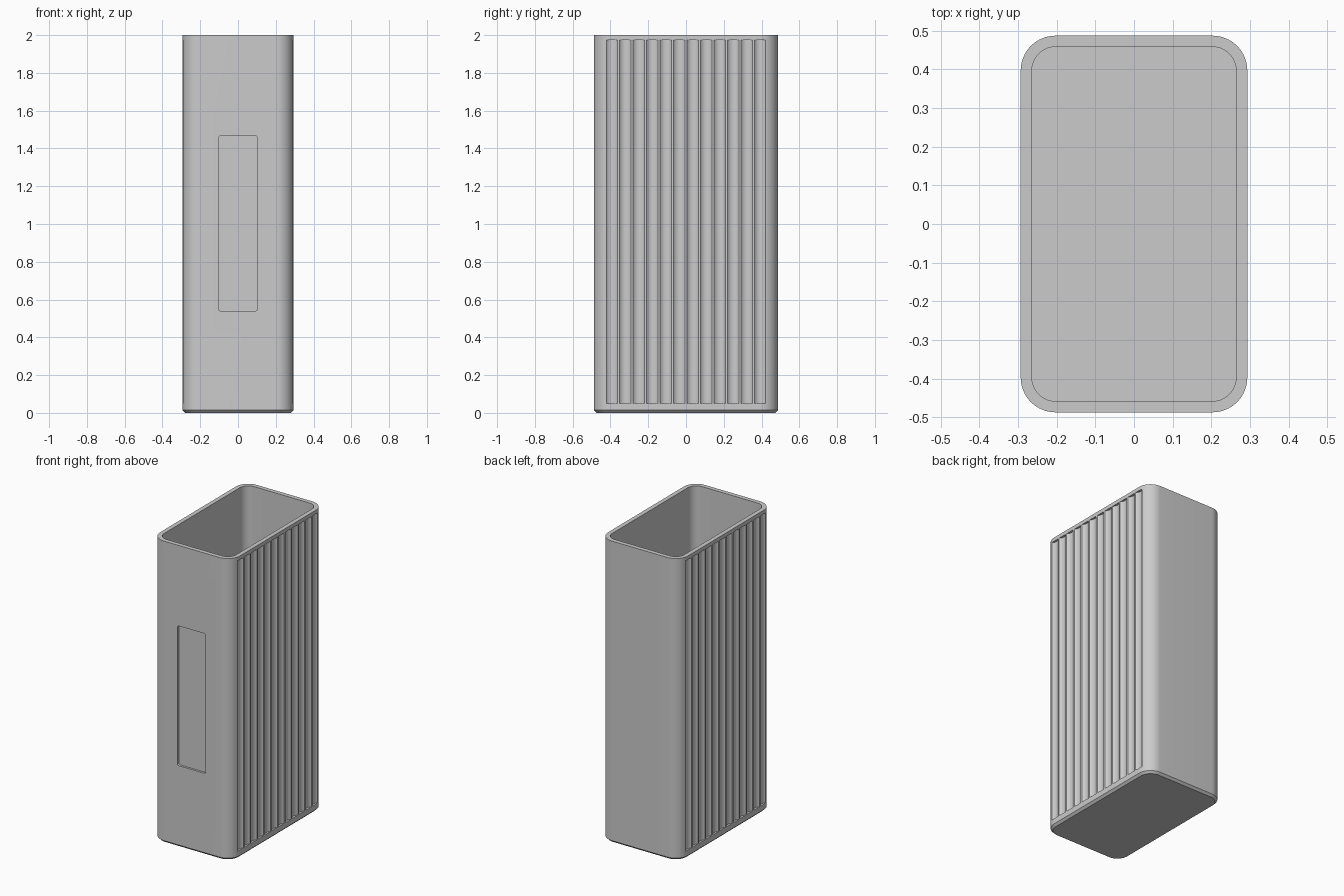
import bpy, bmesh, math
from mathutils import Vector

if "Cube" in bpy.data.objects:
    bpy.data.objects.remove(bpy.data.objects["Cube"])

HX, HY, H = 0.293, 0.487, 2.0       # outer half sizes and height
R, WALL, CHAMFER = 0.09, 0.029, 0.014
GROOVES, PITCH, GROOVE_W, DEPTH = 12, 0.0715, 0.06, 0.014

grey = bpy.data.materials.new("plain_grey")
grey.use_nodes = True
grey.diffuse_color = (0.6, 0.6, 0.6, 1)
grey.node_tree.nodes["Principled BSDF"].inputs["Base Color"].default_value = grey.diffuse_color


def rounded_rect(hx, hy, r, steps):
    """Counter-clockwise outline of a rectangle with round corners."""
    pts = []
    for k, (sx, sy) in enumerate(((1, 1), (-1, 1), (-1, -1), (1, -1))):
        for i in range(steps + 1):
            a = math.pi / 2 * (k + i / steps)
            pts.append((sx * (hx - r) + r * math.cos(a), sy * (hy - r) + r * math.sin(a)))
    return pts


def loft(bm, rings):
    """Skin a closed solid through rings of points."""
    loops = [[bm.verts.new(p) for p in ring] for ring in rings]
    n = len(loops[0])
    for a, b in zip(loops, loops[1:]):
        for i in range(n):
            j = (i + 1) % n
            bm.faces.new((a[i], a[j], b[j], b[i]))
    bm.faces.new(loops[0][::-1])
    bm.faces.new(loops[-1])


def make_object(name, bm):
    bmesh.ops.recalc_face_normals(bm, faces=bm.faces)
    mesh = bpy.data.meshes.new(name)
    bm.to_mesh(mesh)
    bm.free()
    mesh.materials.append(grey)
    obj = bpy.data.objects.new(name, mesh)
    bpy.context.collection.objects.link(obj)
    return obj


# Hollow body: chamfered foot, outer wall, rim, inner wall, floor
bm = bmesh.new()
rings = []
for inset, z in ((CHAMFER, 0), (0, CHAMFER), (0, H), (WALL, H), (WALL, WALL)):
    outline = rounded_rect(HX - inset, HY - inset, R - inset, 16)
    rings.append([(x, y, z) for x, y in outline])
loft(bm, rings)
body = make_object("container_body", bm)

# Cutter: round-bottomed flutes on both long sides
bm = bmesh.new()
half = GROOVE_W / 2
radius = (half ** 2 + DEPTH ** 2) / (2 * DEPTH)
sweep = math.asin(half / radius)
section = [(HX + 0.05, -half)]
for i in range(13):
    a = sweep * (i / 6 - 1)
    section.append((HX - DEPTH + radius * (1 - math.cos(a)), radius * math.sin(a)))
section.append((HX + 0.05, half))
for side in (-1, 1):
    for g in range(GROOVES):
        yc = (g - (GROOVES - 1) / 2) * PITCH
        loft(bm, [[(side * x, yc + y, z) for x, y in section] for z in (0.05, 1.975)])

# Cutter: shallow label recess on the front
panel = rounded_rect(0.103, 0.463, 0.01, 5)
loft(bm, [[(x, y, z + 1.003) for x, z in panel] for y in (-HY - 0.05, -HY + 0.014)])
cutter = make_object("recess_cutter", bm)
cutter.hide_render = True

# Cut the recesses and finish shading
cut = body.modifiers.new("recesses", 'BOOLEAN')
cut.operation, cut.solver, cut.object = 'DIFFERENCE', 'EXACT', cutter
bpy.ops.object.select_all(action='DESELECT')
body.select_set(True)
bpy.context.view_layer.objects.active = body
bpy.ops.object.modifier_apply(modifier=cut.name)
bpy.data.objects.remove(cutter)
bpy.ops.object.shade_smooth_by_angle(angle=math.radians(30))
